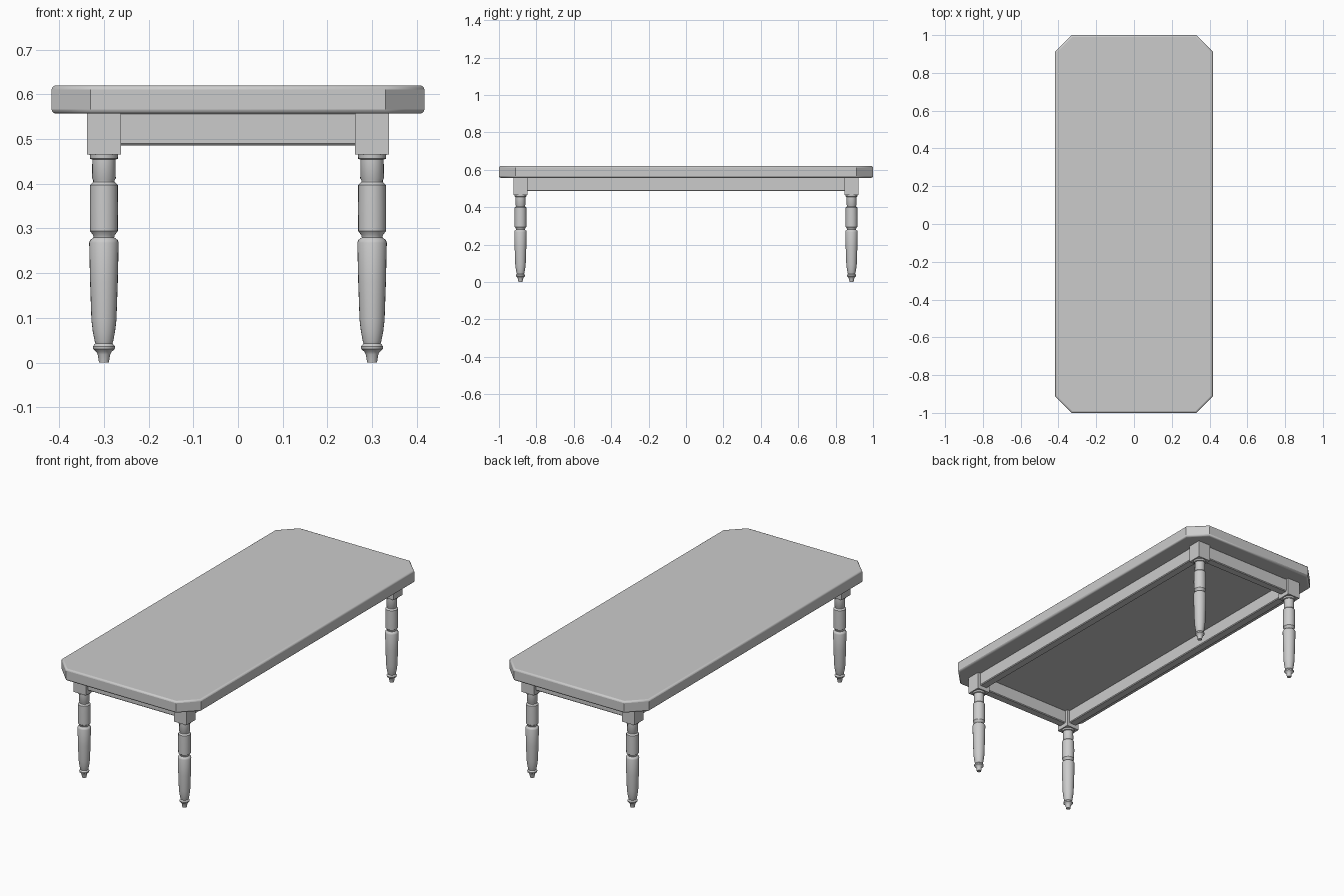
import bpy, bmesh, math

if "Cube" in bpy.data.objects:
    bpy.data.objects.remove(bpy.data.objects["Cube"])

LEG_X, LEG_Y = 0.30, 0.885


def finish(bm, name, bevel=0.0, segments=1, smooth=False):
    bmesh.ops.recalc_face_normals(bm, faces=bm.faces[:])
    me = bpy.data.meshes.new(name)
    bm.to_mesh(me)
    bm.free()
    ob = bpy.data.objects.new(name, me)
    bpy.context.collection.objects.link(ob)
    if bevel:
        m = ob.modifiers.new("edge", 'BEVEL')
        m.width = bevel
        m.segments = segments
        m.limit_method = 'ANGLE'
        m.angle_limit = math.radians(60)
    if smooth:
        bpy.ops.object.select_all(action='DESELECT')
        ob.select_set(True)
        bpy.context.view_layer.objects.active = ob
        bpy.ops.object.shade_smooth_by_angle(angle=math.radians(35))
    return ob


def box(name, x0, x1, y0, y1, z0, z1, bevel=0.0):
    bm = bmesh.new()
    bmesh.ops.create_cube(bm, size=1)
    for v in bm.verts:
        v.co = ((x0 + x1) / 2 + v.co.x * (x1 - x0),
                (y0 + y1) / 2 + v.co.y * (y1 - y0),
                (z0 + z1) / 2 + v.co.z * (z1 - z0))
    return finish(bm, name, bevel)


def turned(name, profile, x, y, sides=24):
    bm = bmesh.new()
    rings = [[bm.verts.new((x + r * math.cos(2 * math.pi * i / sides),
                            y + r * math.sin(2 * math.pi * i / sides), z))
              for i in range(sides)] for r, z in profile]
    for a, b in zip(rings, rings[1:]):
        for i in range(sides):
            j = (i + 1) % sides
            bm.faces.new((a[i], a[j], b[j], b[i]))
    bm.faces.new(rings[0])
    bm.faces.new(rings[-1])
    return finish(bm, name, smooth=True)


# Table top with clipped corners and softened edges
X, Y, CX, CY = 0.417, 1.0, 0.33, 0.912
outline = [(CX, -Y), (X, -CY), (X, CY), (CX, Y),
           (-CX, Y), (-X, CY), (-X, -CY), (-CX, -Y)]
bm = bmesh.new()
face = bm.faces.new([bm.verts.new((x, y, 0.557)) for x, y in outline])
ext = bmesh.ops.extrude_face_region(bm, geom=[face])
for v in ext["geom"]:
    if isinstance(v, bmesh.types.BMVert):
        v.co.z = 0.62
finish(bm, "table_top", 0.009, 3, smooth=True)

# Turned legs with square blocks
profile = [(0.011, 0), (0.014, 0.018), (0.017, 0.024), (0.024, 0.03),
           (0.025, 0.036), (0.019, 0.043), (0.021, 0.049), (0.025, 0.07),
           (0.028, 0.095), (0.031, 0.18), (0.033, 0.268), (0.031, 0.274),
           (0.023, 0.28), (0.024, 0.285), (0.031, 0.294), (0.0315, 0.345),
           (0.031, 0.397), (0.024, 0.404), (0.024, 0.408), (0.0265, 0.412),
           (0.026, 0.454), (0.031, 0.456), (0.032, 0.467)]
for sx, side in ((-1, "left"), (1, "right")):
    for sy, end in ((-1, "front"), (1, "back")):
        x, y = sx * LEG_X, sy * LEG_Y
        turned(f"{end}_{side}_leg", profile, x, y)
        box(f"{end}_{side}_leg_block", x - 0.038, x + 0.038,
            y - 0.038, y + 0.038, 0.465, 0.56)

# Aprons running between the blocks
T = 0.023
for s, side, end in ((-1, "left", "front"), (1, "right", "back")):
    box(f"{side}_apron", s * LEG_X - T, s * LEG_X + T,
        -LEG_Y + 0.02, LEG_Y - 0.02, 0.486, 0.56, 0.004)
    box(f"{end}_apron", -LEG_X + 0.02, LEG_X - 0.02,
        s * LEG_Y - T, s * LEG_Y + T, 0.486, 0.56, 0.004)
